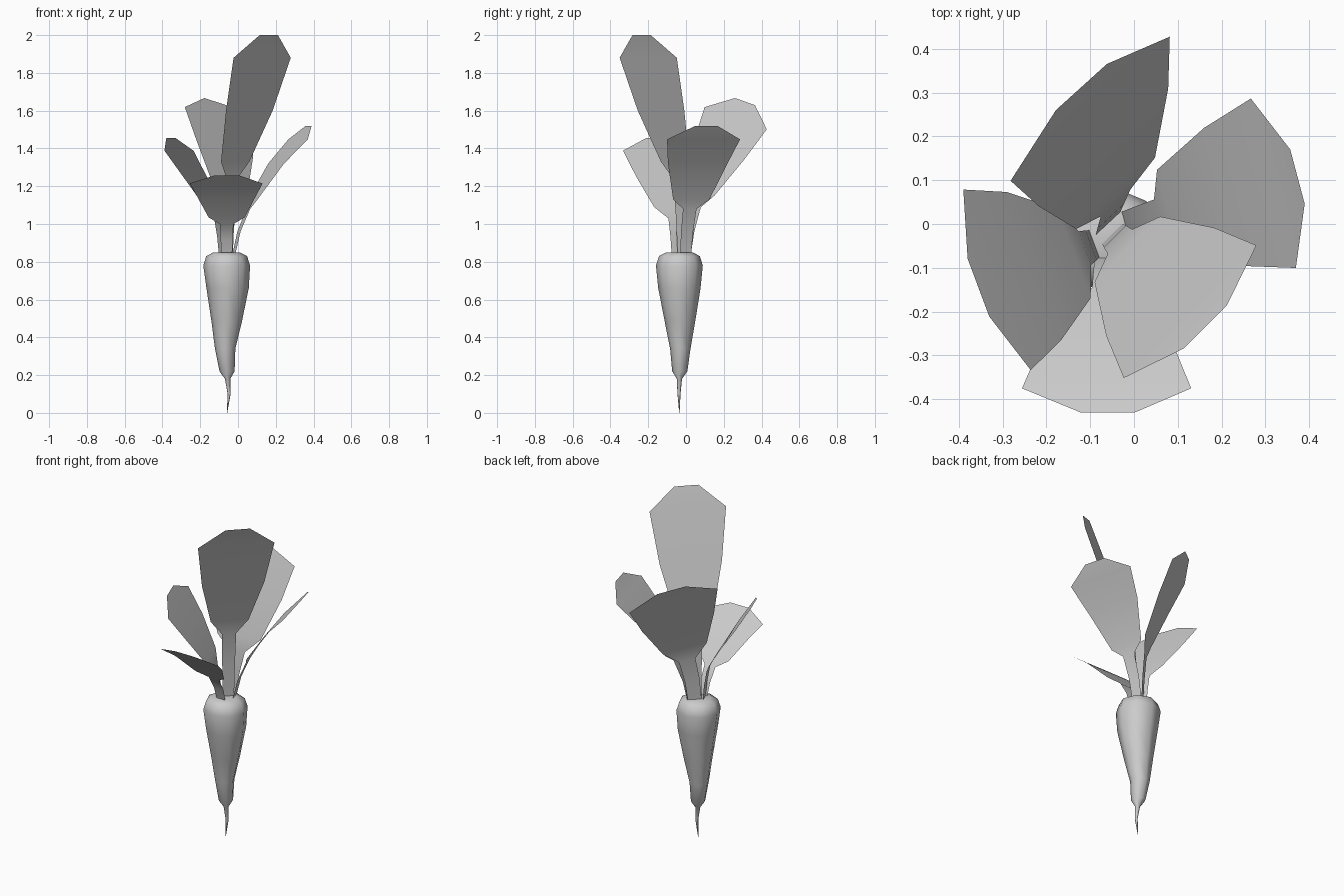
import bpy, bmesh, math
from mathutils import Vector

if "Cube" in bpy.data.objects:
    bpy.data.objects.remove(bpy.data.objects["Cube"])


def finish(name, bm):
    mesh = bpy.data.meshes.new(name)
    bm.to_mesh(mesh)
    bm.free()
    obj = bpy.data.objects.new(name, mesh)
    bpy.context.collection.objects.link(obj)
    for p in mesh.polygons:
        p.use_smooth = True
    return obj


# Carrot root: lofted 8-sided rings (x, y, z, radius), ending in a thin crooked tail
RINGS = [(-.06, -.035, .85, .07), (-.06, -.035, .83, .108), (-.06, -.035, .78, .124),
         (-.055, -.035, .66, .112), (-.06, -.032, .48, .08), (-.068, -.03, .34, .054),
         (-.058, -.033, .22, .04), (-.055, -.035, .18, .014), (-.047, -.037, .1, .008),
         (-.058, -.035, 0, .001)]
SIDES = 8
bm = bmesh.new()
loops = []
for x, y, z, r in RINGS:
    loops.append([bm.verts.new((x + r * math.cos(a), y + r * math.sin(a), z))
                  for a in (math.tau * i / SIDES for i in range(SIDES))])
for upper, lower in zip(loops, loops[1:]):
    for i in range(SIDES):
        j = (i + 1) % SIDES
        bm.faces.new((upper[i], lower[i], lower[j], upper[j]))
bm.faces.new(loops[0])
bm.faces.new(loops[-1][::-1])
finish("carrot_root", bm)

# Leaf half widths: stem base, stem middle, neck, shoulder, mid blade, corner, tip
WIDTHS = [.03, .033, .037, .099, .163, .2, .064]


def leaf(name, scale, across, base, neck, *blade):
    base, neck = Vector(base), Vector(neck)
    bend = base.lerp(neck, .35)
    bend.z = (base.z + neck.z) / 2
    side = Vector(across).normalized()
    bm = bmesh.new()
    rows = []
    for c, w in zip([base, bend, neck, *map(Vector, blade)], WIDTHS):
        rows.append([bm.verts.new(c + side * w * scale * s) for s in (-1, 1)])
    for a, b in zip(rows, rows[1:]):
        bm.faces.new((a[0], a[1], b[1], b[0]))
    finish(name, bm)


# Five leaves: scale, width direction, then centreline points from base to tip
leaf("leaf_tall", 1.07, (1, 1, 0), (-.05, -.022, .84), (-.032, -.04, 1.24),
     (-.015, -.058, 1.33), (.06, -.132, 1.6), (.128, -.2, 1.88), (.163, -.235, 2))
leaf("leaf_right", 1.0, (-.257, .967, 0), (-.022, -.002, .84), (.055, .02, 1.08),
     (.078, .028, 1.13), (.202, .062, 1.32), (.318, .093, 1.448), (.373, .108, 1.518))
leaf("leaf_back", 1.26, (.37, .335, -.12), (-.06, 0, .84), (-.042, .048, 1.1),
     (-.042, .07, 1.18), (-.07, .175, 1.39), (-.1, .263, 1.56), (-.12, .3125, 1.648))
leaf("leaf_left", 1.1, (.35, -.937, 0), (-.09, -.045, .84), (-.112, -.055, 1.03),
     (-.137, -.067, 1.09), (-.2275, -.095, 1.25), (-.3125, -.1275, 1.388), (-.355, -.145, 1.455))
leaf("leaf_front", .965, (1, 0, 0), (-.06, -.075, .84), (-.06, -.145, 1.0),
     (-.06, -.185, 1.035), (-.0615, -.29, 1.15), (-.0625, -.375, 1.215), (-.06, -.43, 1.258))
